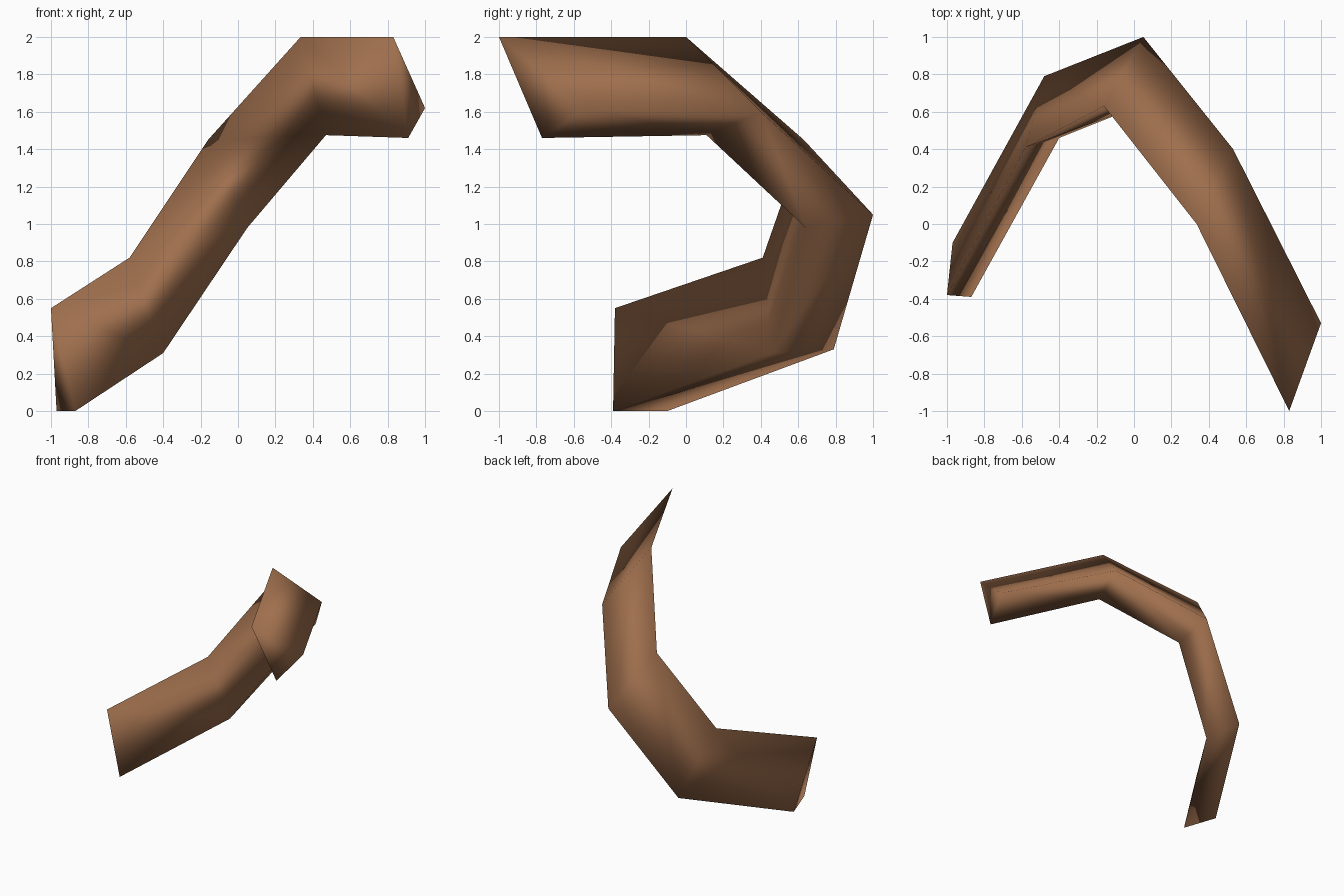
import bpy, bmesh

if "Cube" in bpy.data.objects:
    bpy.data.objects.remove(bpy.data.objects["Cube"])

# Triangular cross-sections along the bent branch, low end to high end:
# (ridge corner, outer corner, lower corner)
SECTIONS = [
    ((-1.00, -0.38, 0.55), (-0.97, -0.10, 0.00), (-0.87, -0.39, 0.00)),
    ((-0.58, 0.41, 0.82), (-0.48, 0.79, 0.33), (-0.40, 0.46, 0.31)),
    ((-0.16, 0.63, 1.45), (0.05, 1.00, 1.05), (0.05, 0.64, 0.98)),
    ((0.335, 0.00, 2.00), (0.53, 0.40, 1.60), (0.47, 0.11, 1.475)),
    ((0.83, -1.00, 2.00), (1.00, -0.53, 1.62), (0.91, -0.77, 1.46)),
]

bark = bpy.data.materials.new("brown_bark")
bark.diffuse_color = (0.35, 0.16, 0.075, 1.0)
bark.use_nodes = True
bark.node_tree.nodes["Principled BSDF"].inputs["Base Color"].default_value = bark.diffuse_color

bm = bmesh.new()
rings = [[bm.verts.new(p) for p in section] for section in SECTIONS]

# Sides: two triangles per panel between neighbouring sections
for low, high in zip(rings, rings[1:]):
    for k in range(3):
        n = (k + 1) % 3
        bm.faces.new((low[k], low[n], high[k]))
        bm.faces.new((low[n], high[n], high[k]))

# Closed ends
bm.faces.new(rings[0][::-1])
bm.faces.new(rings[-1])

bmesh.ops.recalc_face_normals(bm, faces=bm.faces[:])
for face in bm.faces:
    face.smooth = True

mesh = bpy.data.meshes.new("bent_branch")
bm.to_mesh(mesh)
bm.free()
mesh.materials.append(bark)
branch = bpy.data.objects.new("bent_branch", mesh)
bpy.context.collection.objects.link(branch)
